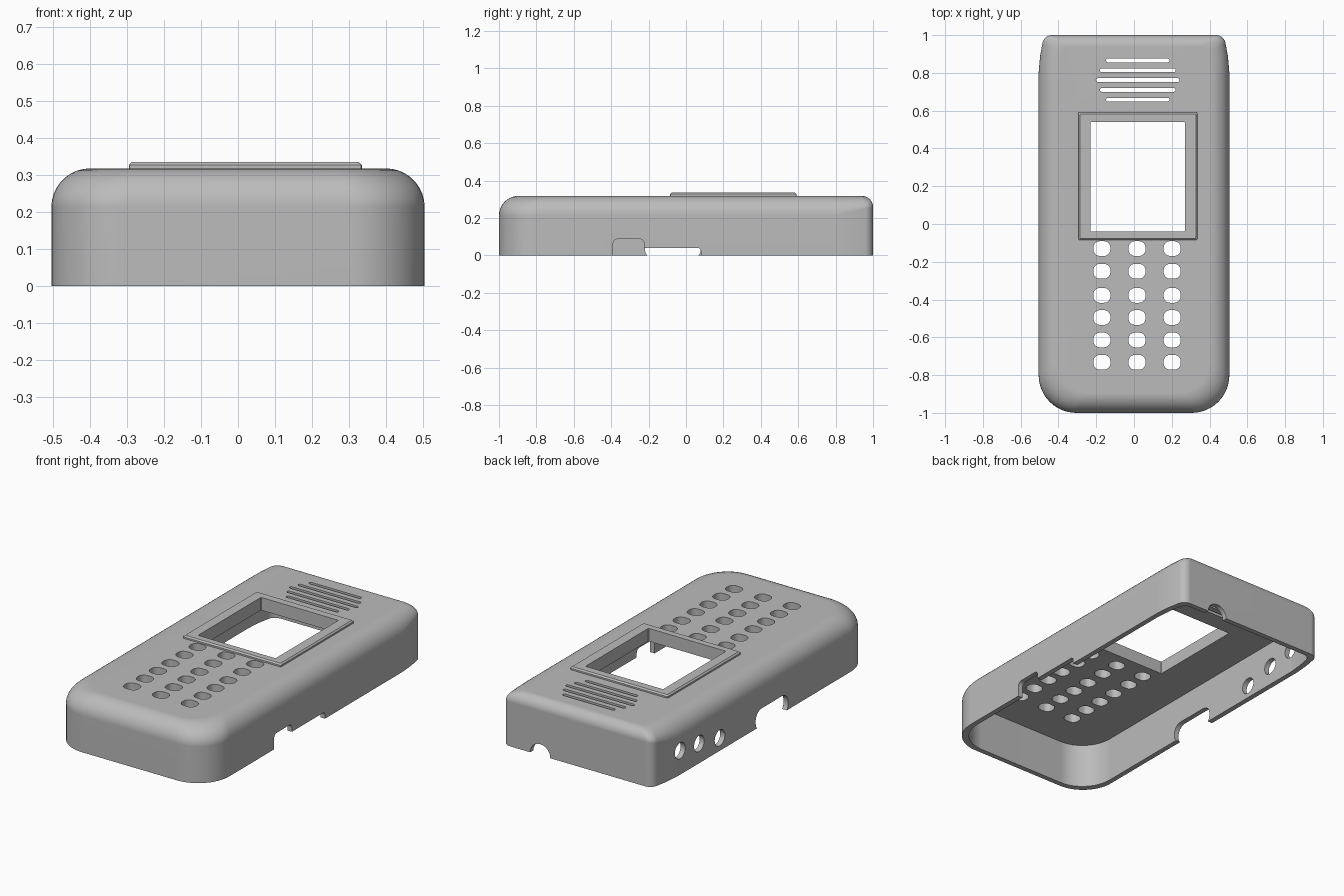
import bpy, bmesh
from math import sin, cos, pi, radians

cube = bpy.data.objects.get("Cube")
if cube:
    bpy.data.objects.remove(cube)

HALF_W, TOP, CEILING, WALL = 0.505, 0.318, 0.26, 0.03

grey = bpy.data.materials.new("matte grey plastic")
grey.use_nodes = True
colour = (0.5, 0.5, 0.5, 1)
grey.diffuse_color = colour
grey.node_tree.nodes["Principled BSDF"].inputs["Base Color"].default_value = colour


def arc(cx, cy, r, start, end, steps):
    angles = [radians(start + (end - start) * i / steps) for i in range(steps + 1)]
    return [(cx + r * cos(a), cy + r * sin(a)) for a in angles]


def rounded_rect(cx, cy, w, h, r, steps=6):
    x, y = w / 2 - r, h / 2 - r
    corners = [(x, y, 0), (-x, y, 90), (-x, -y, 180), (x, -y, 270)]
    return [p for dx, dy, a in corners
            for p in arc(cx + dx, cy + dy, r, a, a + 90, steps)]


def loft(bm, rings):
    """Skin closed rings of points and cap both ends."""
    loops = [[bm.verts.new(p) for p in ring] for ring in rings]
    n = len(loops[0])
    for a, b in zip(loops, loops[1:]):
        for i in range(n):
            j = (i + 1) % n
            bm.faces.new((a[i], a[j], b[j], b[i]))
    bm.faces.new(loops[0][::-1])
    bm.faces.new(loops[-1])


def prism(bm, outline, axis, lo, hi):
    place = {"x": lambda u, v, d: (d, u, v),
             "y": lambda u, v, d: (u, d, v),
             "z": lambda u, v, d: (u, v, d)}[axis]
    loft(bm, [[place(u, v, d) for u, v in outline] for d in (lo, hi)])


def finish(name, bm):
    bmesh.ops.recalc_face_normals(bm, faces=bm.faces)
    mesh = bpy.data.meshes.new(name)
    bm.to_mesh(mesh)
    bm.free()
    mesh.materials.append(grey)
    ob = bpy.data.objects.new(name, mesh)
    bpy.context.collection.objects.link(ob)
    return ob


def combine(target, tool, operation):
    mod = target.modifiers.new("join or cut", "BOOLEAN")
    mod.operation, mod.solver, mod.object = operation, "EXACT", tool
    bpy.context.view_layer.objects.active = target
    bpy.ops.object.modifier_apply(modifier=mod.name)
    bpy.data.objects.remove(tool)


# Plan outline: large front corners, sides drawn in slightly at the back
half = arc(0.305, -0.8, 0.2, -90, 0, 12)
half += [(HALF_W, 0.8), (0.497, 0.89)] + arc(0.435, 0.95, 0.05, 10, 90, 6)
plan = half + [(-x, y) for x, y in reversed(half)]


def shrink(x, y, side, front, back):
    t = (y + 1) / 2
    return x * (1 - side / HALF_W), -1 + front + t * (2 - front - back)


# Casing with a rounded upper edge, tighter at the back
rings = [[(x, y, 0) for x, y in plan]]
steps = 9
for i in range(steps + 1):
    a = pi / 2 * i / steps
    inset = 1 - cos(a)
    ring = []
    for x, y in plan:
        drop = 0.105 - 0.045 * max(0, (y - 0.8) / 0.2)
        px, py = shrink(x, y, 0.105 * inset, 0.105 * inset, 0.06 * inset)
        ring.append((px, py, TOP - drop * (1 - sin(a))))
    rings.append(ring)
bm = bmesh.new()
loft(bm, rings)
casing = finish("casing", bm)

# Raised screen surround with a small chamfer
bm = bmesh.new()
levels = [(0, 0.3), (0, 0.327), (0.008, 0.335)]
loft(bm, [[(x, y, z) for x, y in rounded_rect(0.02, 0.253, 0.63 - 2 * d, 0.675 - 2 * d, 0.006, 2)]
          for d, z in levels])
combine(casing, finish("screen_surround", bm), "UNION")

# Hollow interior
bm = bmesh.new()
prism(bm, [shrink(x, y, WALL, WALL, WALL) for x, y in plan], "z", -0.1, CEILING)
combine(casing, finish("interior_cutter", bm), "DIFFERENCE")

# Screen window, key holes and earpiece slots
bm = bmesh.new()
prism(bm, rounded_rect(0.02, 0.25, 0.5, 0.58, 0.003, 1), "z", 0.2, 0.5)
for x in (-0.17, 0.016, 0.202):
    for y in (-0.13, -0.25, -0.378, -0.495, -0.614, -0.732):
        prism(bm, rounded_rect(x, y, 0.09, 0.078, 0.034), "z", 0.2, 0.5)
for i, width in enumerate((0.335, 0.4, 0.44, 0.4, 0.335)):
    prism(bm, rounded_rect(0.02, 0.866 - 0.052 * i, width, 0.02, 0.009, 4), "z", 0.2, 0.5)
combine(casing, finish("face_cutter", bm), "DIFFERENCE")

# Side ports and openings along the lower rim: outline, axis, from, to
openings = [
    (rounded_rect(-0.307, 0.02, 0.165, 0.135, 0.025), "x", 0.4, 0.6),
    (rounded_rect(-0.11, 0.01, 0.38, 0.06, 0.02), "x", 0.4, 0.6),
    (rounded_rect(-0.07, 0.04, 0.3, 0.12, 0.055), "x", -0.6, -0.4),
    (arc(0.24, 0, 0.065, 0, 345, 23), "y", 0.9, 1.1),
]
for y, z in ((0.41, 0.075), (0.6, 0.115), (0.775, 0.14)):
    openings.append((arc(y, z, 0.047, 0, 345, 23), "x", -0.6, -0.4))
for outline, axis, lo, hi in openings:
    bm = bmesh.new()
    prism(bm, outline, axis, lo, hi)
    combine(casing, finish("opening_cutter", bm), "DIFFERENCE")

# Smooth curves, crisp edges
bpy.ops.object.select_all(action="DESELECT")
casing.select_set(True)
bpy.context.view_layer.objects.active = casing
bpy.ops.object.shade_smooth_by_angle(angle=radians(30))
normals = casing.modifiers.new("weighted normals", "WEIGHTED_NORMAL")
normals.keep_sharp = True
